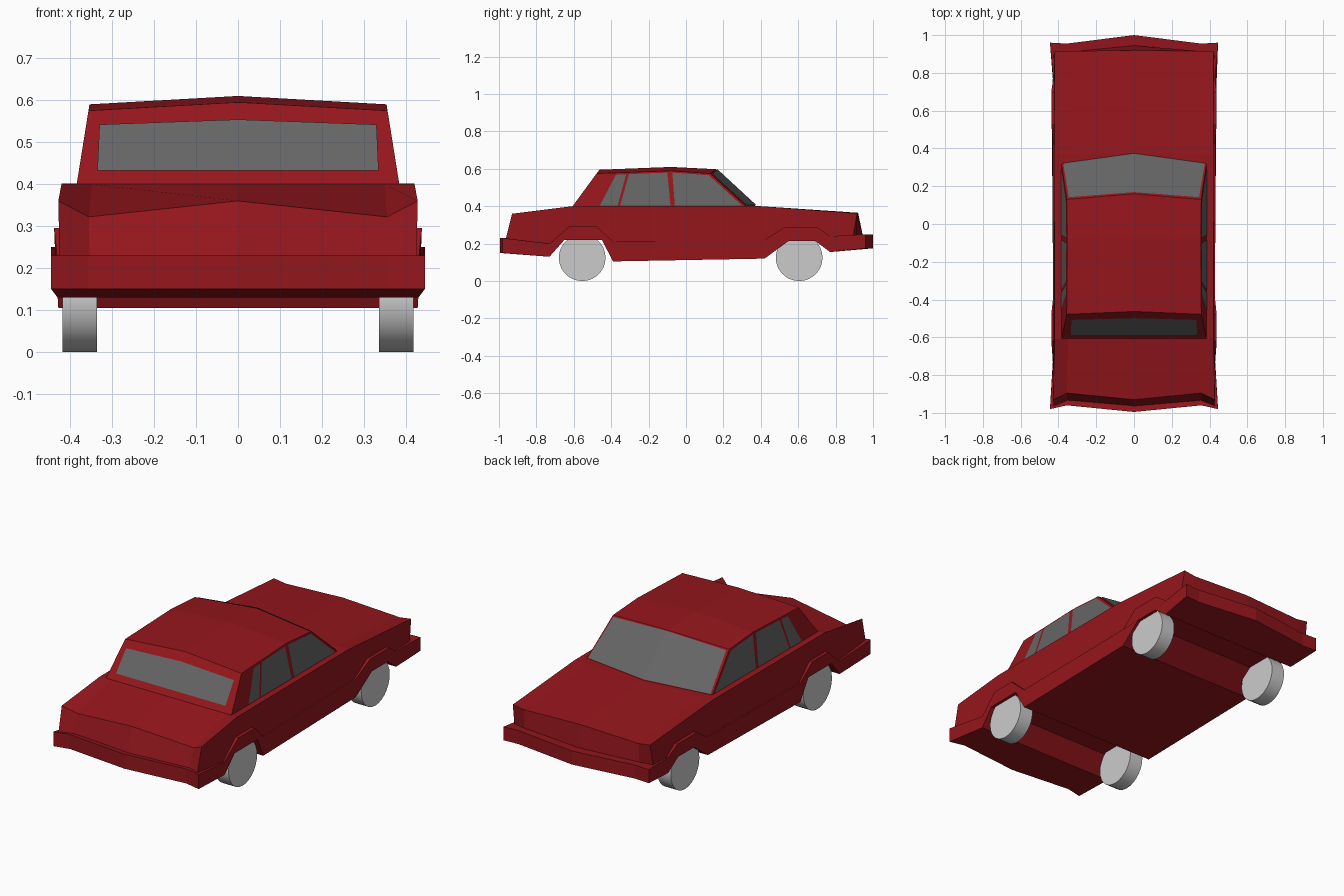
import bpy, bmesh, math
from mathutils import Vector, Matrix

if "Cube" in bpy.data.objects:
    bpy.data.objects.remove(bpy.data.objects["Cube"])


def material(name, rgb):
    m = bpy.data.materials.new(name)
    m.diffuse_color = (*rgb, 1)
    m.use_nodes = True
    m.node_tree.nodes["Principled BSDF"].inputs["Base Color"].default_value = m.diffuse_color
    return m


RED = material("red_paint", (0.3, 0.008, 0.012))
GLASS = material("dark_glass", (0.13, 0.13, 0.13))


def finish(name, bm, mat=None):
    bmesh.ops.recalc_face_normals(bm, faces=bm.faces)
    me = bpy.data.meshes.new(name)
    bm.to_mesh(me)
    bm.free()
    ob = bpy.data.objects.new(name, me)
    bpy.context.collection.objects.link(ob)
    if mat:
        me.materials.append(mat)
    return ob


def loft(name, half, mat):
    """Skin side profiles given from centre to outer edge, mirrored in x."""
    flip = [[(-x, y, z) for x, y, z in s] for s in half[:0:-1]]
    bm = bmesh.new()
    rings = [[bm.verts.new(p) for p in s] for s in flip + half]
    n = len(half[0])
    for a, b in zip(rings, rings[1:]):
        for i in range(n):
            j = (i + 1) % n
            bm.faces.new((a[i], a[j], b[j], b[i]))
    bm.faces.new(rings[0])
    bm.faces.new(rings[-1])
    return finish(name, bm, mat)


def panel(name, quads, mat):
    bm = bmesh.new()
    for q in quads:
        bm.faces.new([bm.verts.new(p) for p in q])
    bmesh.ops.remove_doubles(bm, verts=bm.verts, dist=1e-5)
    return finish(name, bm, mat)


# Lower skirt with wheel arches and bumpers: (y, z, outer x)
belt = [(-.98, .23, .445), (-.73, .20, .428), (-.62, .295, .438), (-.48, .295, .438),
        (-.39, .21, .428), (.42, .22, .428), (.53, .29, .438), (.70, .29, .438),
        (.77, .24, .428), (.96, .25, .445)]
sill = [(.96, .175, .445), (.77, .155, .43), (.69, .215, .435), (.55, .215, .435),
        (.42, .12, .428), (-.39, .105, .428), (-.45, .22, .435), (-.65, .22, .435),
        (-.73, .13, .43), (-.98, .15, .445)]


def skirt(k, back, front):
    return [(x * k, back if y < -.9 else front if y > .9 else y, z) for y, z, x in belt + sill]


loft("bumpers_and_sills", [skirt(0, -.995, 1.0), skirt(.8, -.96, .955), skirt(1, -.98, .96)], RED)


# Upper body: flanks, hood and dipped deck
def upper(k, low_a, top_a, top_b, low_b):
    mid = [(y, z, .42) for y, z, _ in belt[1:-1]]
    pts = [(*low_a, .425)] + mid + [(*low_b, .425), (*top_b, .42), (.37, .402, .42),
                                   (-.61, .40, .42), (*top_a, .428)]
    return [(x * k, y, z) for y, z, x in pts]


loft("upper_body", [
    upper(0, (-.965, .22), (-.93, .36), (.92, .365), (.945, .245)),
    upper(.83, (-.935, .22), (-.895, .322), (.915, .352), (.91, .245)),
    upper(1, (-.965, .22), (-.93, .36), (.915, .362), (.895, .245))], RED)


# Cabin with sloped sides
def side_x(z):
    return .385 - .16 * (z - .395)


centre = [(-.61, .395), (-.463, .595), (-.08, .61), (.16, .598), (.38, .395)]
edge = [(-.61, .395), (-.478, .575), (-.08, .59), (.13, .575), (.325, .395)]
loft("cabin", [[(0, y, z) for y, z in centre], [(side_x(z), y, z) for y, z in edge]], RED)

# Side windows
panes = {
    "quarter": [(-.46, .405), (-.375, .568), (-.32, .57), (-.365, .405)],
    "rear_door": [(-.352, .405), (-.305, .572), (-.1, .58), (-.083, .405)],
    "front_door": [(-.06, .405), (-.073, .58), (.122, .566), (.298, .405)]}
for label, pts in panes.items():
    for s, word in ((1, "right"), (-1, "left")):
        panel(f"{label}_window_{word}", [[(s * (side_x(z) + .003), y, z) for y, z in pts]], GLASS)

# Windscreen, folded along the centre line
off = Vector((0, .004, .004))
screen = []
for s in (1, -1):
    quad = [(0, .165, .593), (s * .345, .138, .568), (s * .375, .318, .402), (0, .37, .404)]
    screen.append([Vector(p) + off for p in quad])
panel("windscreen", screen, GLASS)

# Back window lying on the sloping rear face
slope = .147 / .2
back = [(-.335, .43), (.335, .43), (.33, .54), (0, .552), (-.33, .54)]
panel("back_window", [[(x, -.614 + slope * (z - .395), z + .002) for x, z in back]], GLASS)

# Wheels
for y, end in ((-.555, "deck_end"), (.605, "hood_end")):
    for s, word in ((1, "right"), (-1, "left")):
        bm = bmesh.new()
        bmesh.ops.create_cone(bm, cap_ends=True, segments=28, radius1=.125, radius2=.125, depth=.082,
                              matrix=Matrix.Translation((s * .377, y, .125))
                              @ Matrix.Rotation(math.pi / 2, 4, 'Y'))
        for f in bm.faces:
            f.smooth = len(f.verts) == 4
        for e in bm.edges:
            e.smooth = all(f.smooth for f in e.link_faces)
        finish(f"wheel_{end}_{word}", bm)
